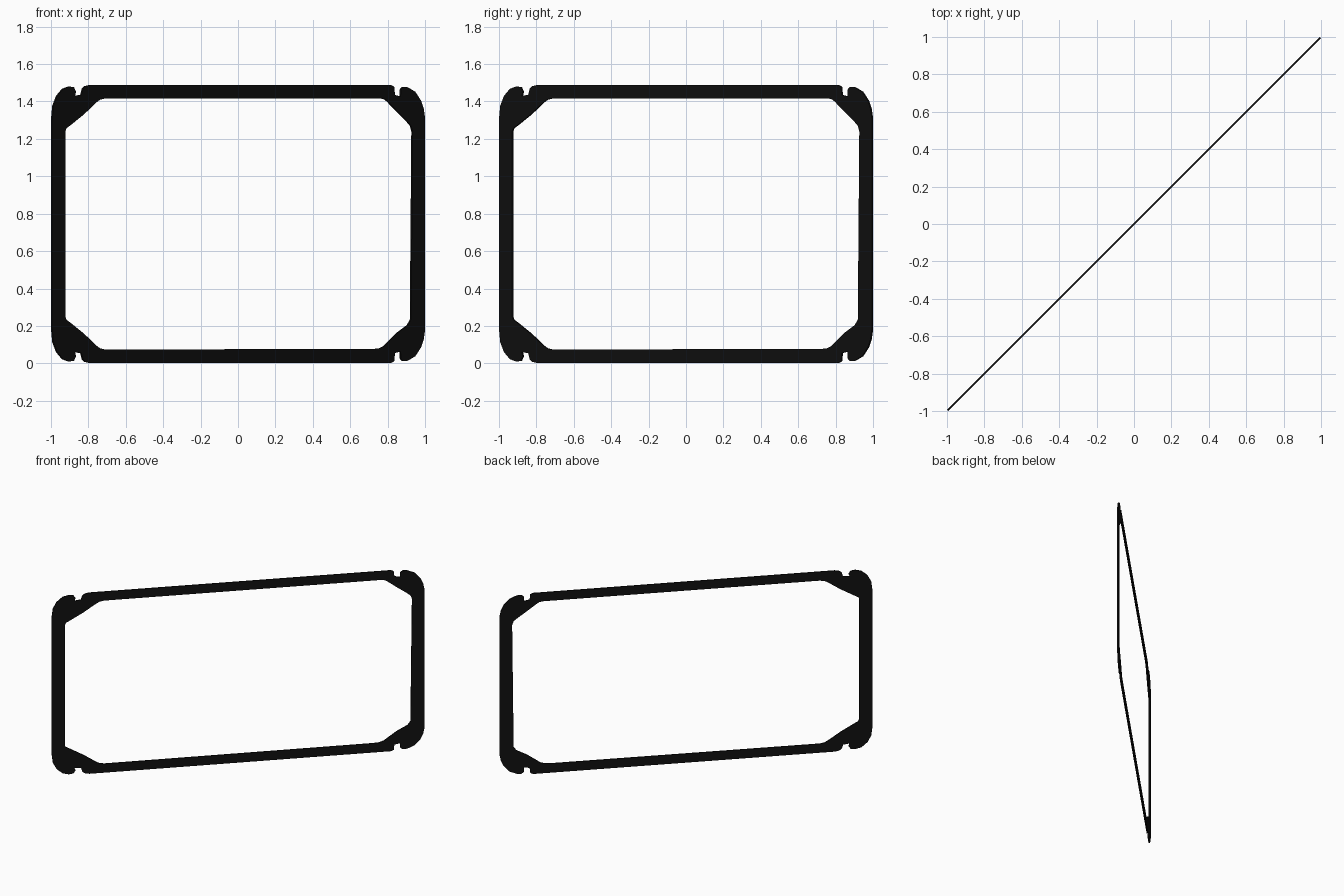
import bpy
from math import pi, sqrt

if "Cube" in bpy.data.objects:
    bpy.data.objects.remove(bpy.data.objects["Cube"])

H = 1.49      # overall height
T = 0.005     # half thickness

# Upper-left corner: outer edge from side bar, round the lobe, through the notch, to the top bar
outer_left = [(-.997, 1.30), (-.99, 1.377), (-.97, 1.43), (-.938, 1.468), (-.905, 1.48),
              (-.88, 1.476), (-.869, 1.452), (-.875, 1.43), (-.84, 1.436),
              (-.832, 1.468), (-.818, 1.482), (-.795, 1.488)]
# Upper-right corner: outer edge from top bar to side bar
outer_right = [(.818, 1.487), (.832, 1.478), (.836, 1.435), (.866, 1.427), (.868, 1.465),
               (.88, 1.478), (.905, 1.476), (.945, 1.452), (.975, 1.405), (.99, 1.36), (.997, 1.31)]
# Inner edges of the corner gussets
inner_left = [(-.926, 1.24), (-.92, 1.257), (-.90, 1.272), (-.826, 1.332), (-.76, 1.395),
              (-.74, 1.41), (-.715, 1.416)]
inner_right_top = [(.765, 1.416), (.785, 1.411), (.80, 1.398), (.85, 1.345), (.905, 1.29),
                   (.922, 1.27), (.93, 1.24)]
inner_right_bottom = [(.922, .235), (.906, .205), (.85, .163), (.805, .118), (.78, .092),
                      (.755, .08), (.725, .077)]


def flip(points):
    """Mirror a corner to the bottom, keeping the loop direction."""
    return [(x, H - z) for x, z in reversed(points)]


outer = outer_left + outer_right + flip(outer_right) + flip(outer_left)
inner = inner_left + inner_right_top + inner_right_bottom + flip(inner_left)

# Flat plate with an opening, drawn in its own plane
curve = bpy.data.curves.new("border_frame", 'CURVE')
curve.dimensions = '2D'
curve.fill_mode = 'BOTH'
curve.extrude = T
for loop in (outer, inner):
    s = curve.splines.new('POLY')
    s.points.add(len(loop) - 1)
    for p, (x, z) in zip(s.points, loop):
        p.co = (x * sqrt(2), z, 0, 1)
    s.use_cyclic_u = True

frame = bpy.data.objects.new("border_frame", curve)
bpy.context.collection.objects.link(frame)

# Stand it upright along the diagonal
frame.rotation_euler = (pi / 2, 0, pi / 4)
bpy.context.view_layer.objects.active = frame
frame.select_set(True)
bpy.ops.object.convert(target='MESH')

# Black finish
black = bpy.data.materials.new("black")
black.diffuse_color = (0.005, 0.005, 0.005, 1)
black.use_nodes = True
black.node_tree.nodes["Principled BSDF"].inputs["Base Color"].default_value = black.diffuse_color
bpy.context.object.data.materials.append(black)
